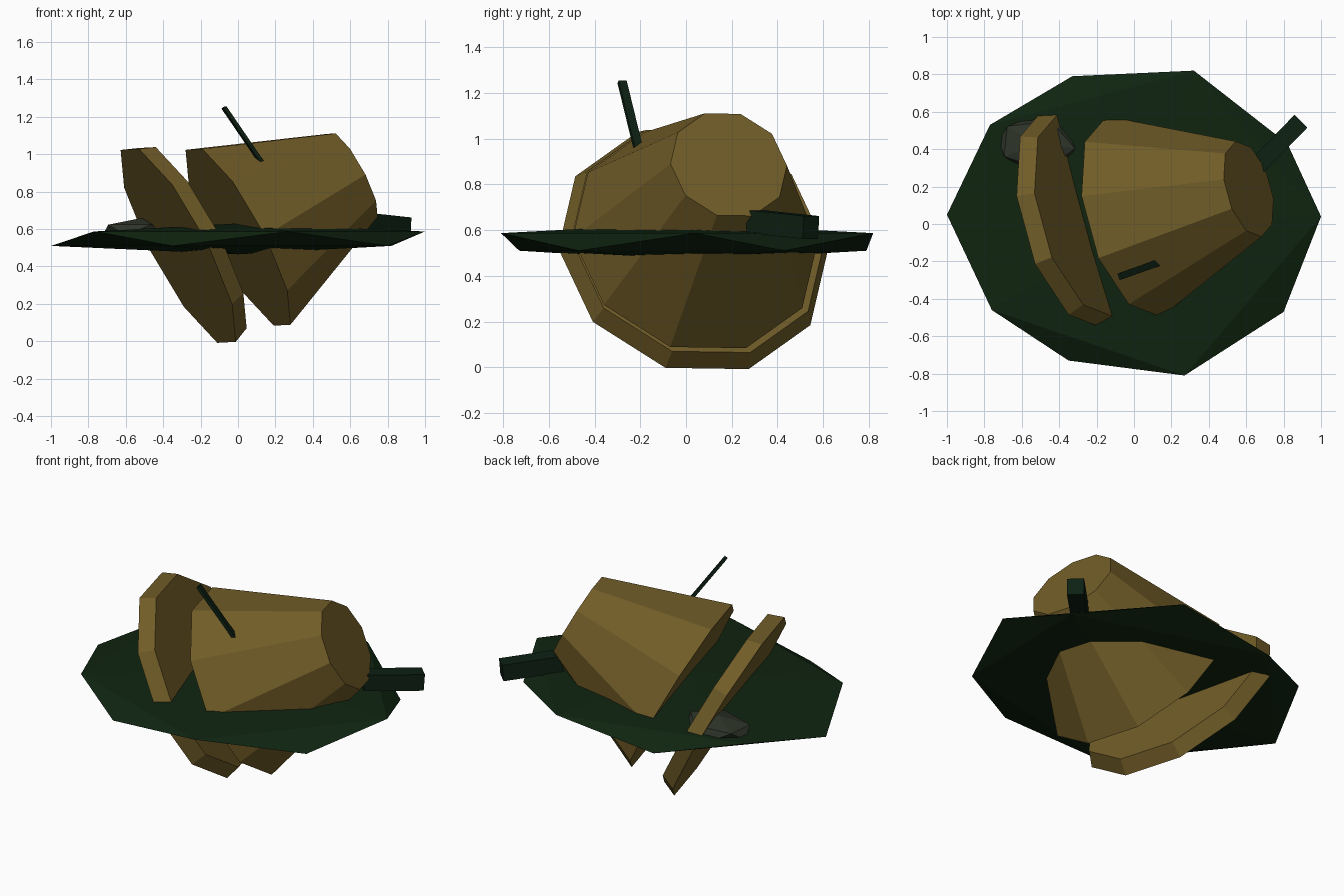
import bpy, bmesh, math
from mathutils import Vector, Matrix

cube = bpy.data.objects.get("Cube")
if cube:
    bpy.data.objects.remove(cube, do_unlink=True)


def material(name, rgb):
    m = bpy.data.materials.new(name)
    m.use_nodes = True
    m.diffuse_color = (*rgb, 1)
    m.node_tree.nodes["Principled BSDF"].inputs["Base Color"].default_value = (*rgb, 1)
    return m


BROWN = material("ochre brown", (0.165, 0.108, 0.021))
LEAF = material("dark leaf green", (0.0048, 0.0176, 0.0052))
STEM = material("dark stem green", (0.004, 0.0145, 0.0065))
STONE = material("dark grey stone", (0.027, 0.034, 0.022))


def finish(bm, name, mat):
    bmesh.ops.recalc_face_normals(bm, faces=bm.faces[:])
    mesh = bpy.data.meshes.new(name)
    bm.to_mesh(mesh)
    bm.free()
    mesh.materials.append(mat)
    obj = bpy.data.objects.new(name, mesh)
    bpy.context.collection.objects.link(obj)
    return obj


# Shared tilted axes of the sliced cone
axis = Vector((0.86, 0.24, 0.46)).normalized()
spoke = Vector((-0.09, -0.105, 0.223))
spoke = (spoke - axis * spoke.dot(axis)).normalized()
side = axis.cross(spoke)


def cone_slice(name, rings, sides=10):
    """Closed ten-sided slice between two (centre, radius) rings."""
    bm = bmesh.new()
    loops = []
    for centre, radius in rings:
        angles = [math.tau * i / sides for i in range(sides)]
        loops.append([bm.verts.new(Vector(centre) + radius *
                      (spoke * math.cos(a) + side * math.sin(a))) for a in angles])
    low, high = loops
    for i in range(sides):
        j = (i + 1) % sides
        bm.faces.new((low[i], low[j], high[j], high[i]))
    bm.faces.new(low)
    bm.faces.new(high)
    return finish(bm, name, BROWN)


cone_slice("main_body", [((0, 0.04, 0.556), 0.556), ((0.613, 0.187, 0.887), 0.264)])
slab = Vector((-0.32, 0.03, 0.51))
cone_slice("cut_slab", [(slab, 0.61), (slab + axis * 0.09, 0.573)])

# Flat leaf: zigzag rim with a pole above and below
rim = [(1, 0.04), (0.82, 0.43), (0.32, 0.82), (-0.33, 0.79), (-0.77, 0.53),
       (-1, 0.05), (-0.76, -0.46), (-0.35, -0.73), (0.27, -0.81), (0.8, -0.47)]
bm = bmesh.new()
ring = [bm.verts.new((x, y, 0.51 if i % 2 else 0.587)) for i, (x, y) in enumerate(rim)]
poles = [bm.verts.new((0, 0, z)) for z in (0.63, 0.465)]
for i in range(10):
    a, b, c = (ring[(i + k) % 10] for k in range(3))
    bm.faces.new((a, b, c))
    bm.faces.new((a, c, poles[i % 2]))
finish(bm, "leaf_disc", LEAF)

# Small flattened stone beside the slab
bm = bmesh.new()
bmesh.ops.create_icosphere(bm, subdivisions=1, radius=1)
bmesh.ops.transform(bm, verts=bm.verts[:], matrix=Matrix.Translation((-0.52, 0.425, 0.595))
                    @ Matrix.Rotation(-0.1, 4, "Z") @ Matrix.Diagonal((0.23, 0.155, 0.063, 1)))
finish(bm, "small_stone", STONE)


def bar(name, start, end, width, depth):
    """Straight box between two points, its width kept level."""
    start, end = Vector(start), Vector(end)
    z = (end - start).normalized()
    x = z.cross(Vector((0, 0, 1))).normalized()
    y = z.cross(x)
    frame = Matrix((x, y, z)).transposed().to_4x4()
    bm = bmesh.new()
    bmesh.ops.create_cube(bm, size=1)
    bmesh.ops.transform(bm, verts=bm.verts[:], matrix=Matrix.Translation((start + end) / 2)
                        @ frame @ Matrix.Diagonal((width, depth, (end - start).length, 1)))
    return finish(bm, name, STEM)


# Stub behind the narrow end and thin stick on top
bar("stem_stub", (0.65, 0.3, 0.638), (0.89, 0.547, 0.612), 0.097, 0.1)
bar("thin_stick", (0.13, -0.207, 0.95), (-0.075, -0.28, 1.25), 0.037, 0.02)
